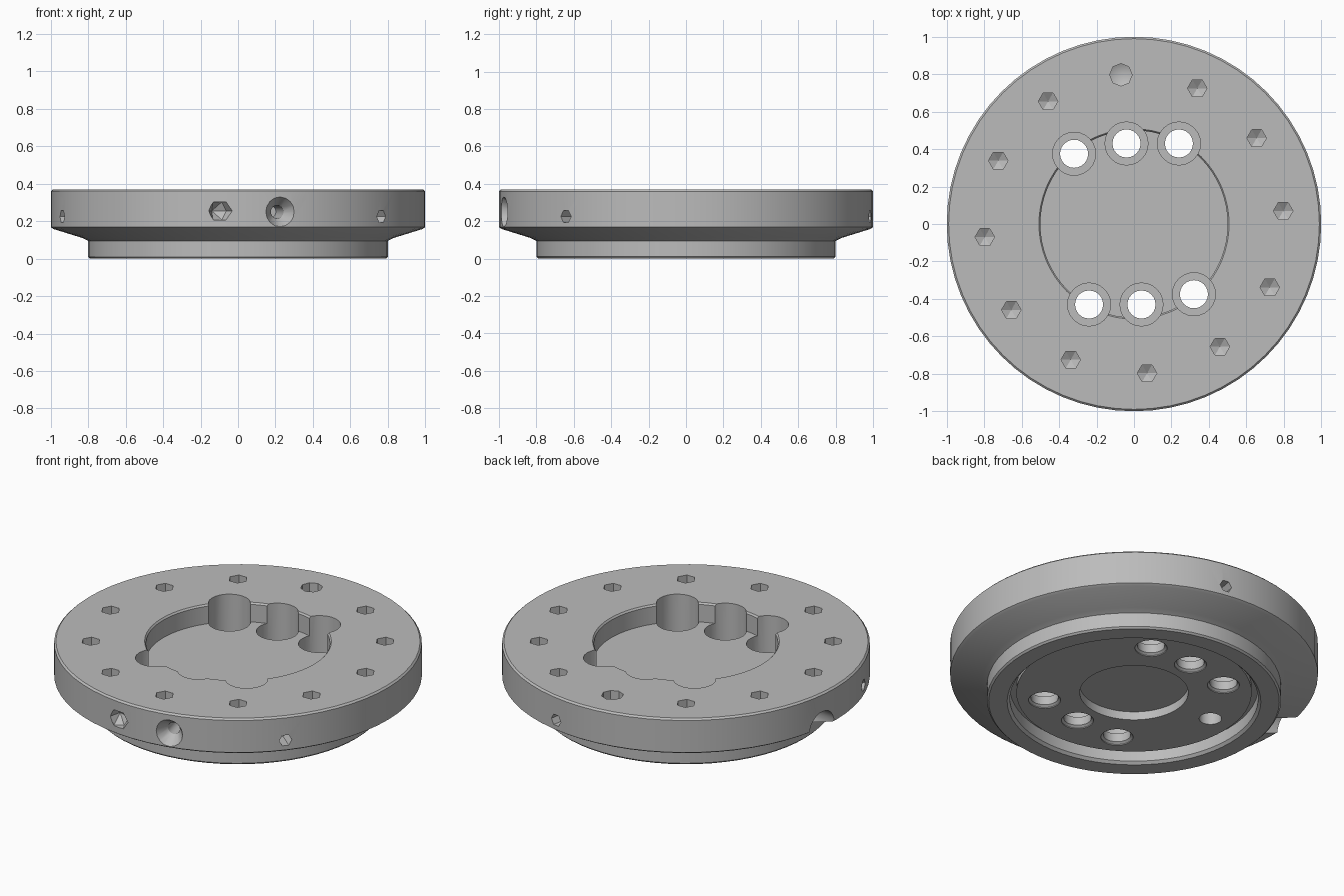
import bpy, bmesh, math
from mathutils import Matrix, Vector

if "Cube" in bpy.data.objects:
    bpy.data.objects.remove(bpy.data.objects["Cube"])

steel = bpy.data.materials.new("machined_grey")
steel.use_nodes = True
steel.diffuse_color = (0.5, 0.5, 0.5, 1)
steel.node_tree.nodes["Principled BSDF"].inputs["Base Color"].default_value = (0.5, 0.5, 0.5, 1)


def lathe(bm, profile, sides, place=Matrix()):
    """Revolve (radius, height) points about the z axis into a closed solid."""
    rings, new_faces = [], []
    for r, z in profile:
        if r == 0:
            rings.append([bm.verts.new(place @ Vector((0, 0, z)))] * sides)
        else:
            rings.append([bm.verts.new(place @ Vector((
                r * math.cos(math.tau * i / sides), r * math.sin(math.tau * i / sides), z)))
                for i in range(sides)])
    for a, b in zip(rings, rings[1:]):
        for i in range(sides):
            j = (i + 1) % sides
            corners = list(dict.fromkeys((a[i], a[j], b[j], b[i])))
            new_faces.append(bm.faces.new(corners))
    bmesh.ops.recalc_face_normals(bm, faces=new_faces)


def make_object(name, bm):
    mesh = bpy.data.meshes.new(name)
    bm.to_mesh(mesh)
    bm.free()
    obj = bpy.data.objects.new(name, mesh)
    bpy.context.collection.objects.link(obj)
    mesh.materials.append(steel)
    return obj


def polar(radius, degrees, z):
    a = math.radians(degrees)
    return Vector((radius * math.cos(a), radius * math.sin(a), z))


def radial(degrees, z):
    """Frame at the rim whose z axis points outward."""
    out = polar(1, degrees, 0)
    return Matrix.Translation(polar(1, degrees, z)) @ out.to_track_quat('Z', 'Y').to_matrix().to_4x4()


# Flange body: underside pocket and seal groove, neck, rim, top recess
body = bmesh.new()
lathe(body, [(0, .105), (.295, .105), (.295, .055), (.64, .055), (.64, .085),
             (.675, .085), (.675, .015), (.69, 0), (.79, 0), (.8, .01),
             (.8, .095), (.83, .11), (.985, .158), (1, .168), (1, .36), (.99, .37),
             (.508, .37), (.5, .36), (.5, .255), (0, .255)], 64)
flange = make_object("flange_body", body)

cuts = bmesh.new()

# Counterbored through holes, in two opposite groups of three
for x, y in ((-.32, .375), (-.04, .43), (.24, .43)):
    for s in (1, -1):
        lathe(cuts, [(0, -.1), (.088, -.1), (.088, .06), (.075, .07), (.075, .12),
                     (.115, .12), (.115, .5), (0, .5)], 24,
              Matrix.Translation((s * x, s * y, 0)))

# Ring of drilled holes with conical bottoms, one of them larger
for i in range(12):
    r = .06 if i == 3 else .052
    lathe(cuts, [(0, .19), (r, .22), (r, .5), (0, .5)], 8 if i == 3 else 6,
          Matrix.Translation(polar(.8, 5 + 30 * i, 0)))

# Small radial holes in the rim
for angle in (-40, 80, 200):
    lathe(cuts, [(0, -.14), (.036, -.12), (.036, .1), (0, .1)], 6, radial(angle, .225))

# Countersunk port and shallow oblique pocket at the front
lathe(cuts, [(0, -.25), (.035, -.25), (.035, -.07), (.08, 0), (.08, .1), (0, .1)],
      16, radial(-77, .25))
lathe(cuts, [(0, -.09), (.055, -.03), (.055, .2), (0, .2)], 6,
      radial(-95.5, .255) @ Matrix.Rotation(math.radians(35), 4, 'Y'))

# Arched side notch and the blind hole lined up with it
lathe(cuts, [(0, -.18), (.1, -.18), (.1, .1), (0, .1)], 24, radial(173, .16))
lathe(cuts, [(0, -.1), (.062, -.1), (.062, .17), (0, .17)], 16,
      Matrix.Translation((-.5, .05, 0)))

cutter = make_object("hole_cutters", cuts)
cutter.hide_render = True

# Cut all holes, then shade
mod = flange.modifiers.new("holes", 'BOOLEAN')
mod.operation = 'DIFFERENCE'
mod.solver = 'EXACT'
mod.object = cutter
bpy.ops.object.select_all(action='DESELECT')
bpy.context.view_layer.objects.active = flange
flange.select_set(True)
bpy.ops.object.modifier_apply(modifier=mod.name)
bpy.data.objects.remove(cutter)
bpy.ops.object.shade_smooth_by_angle(angle=math.radians(28))
